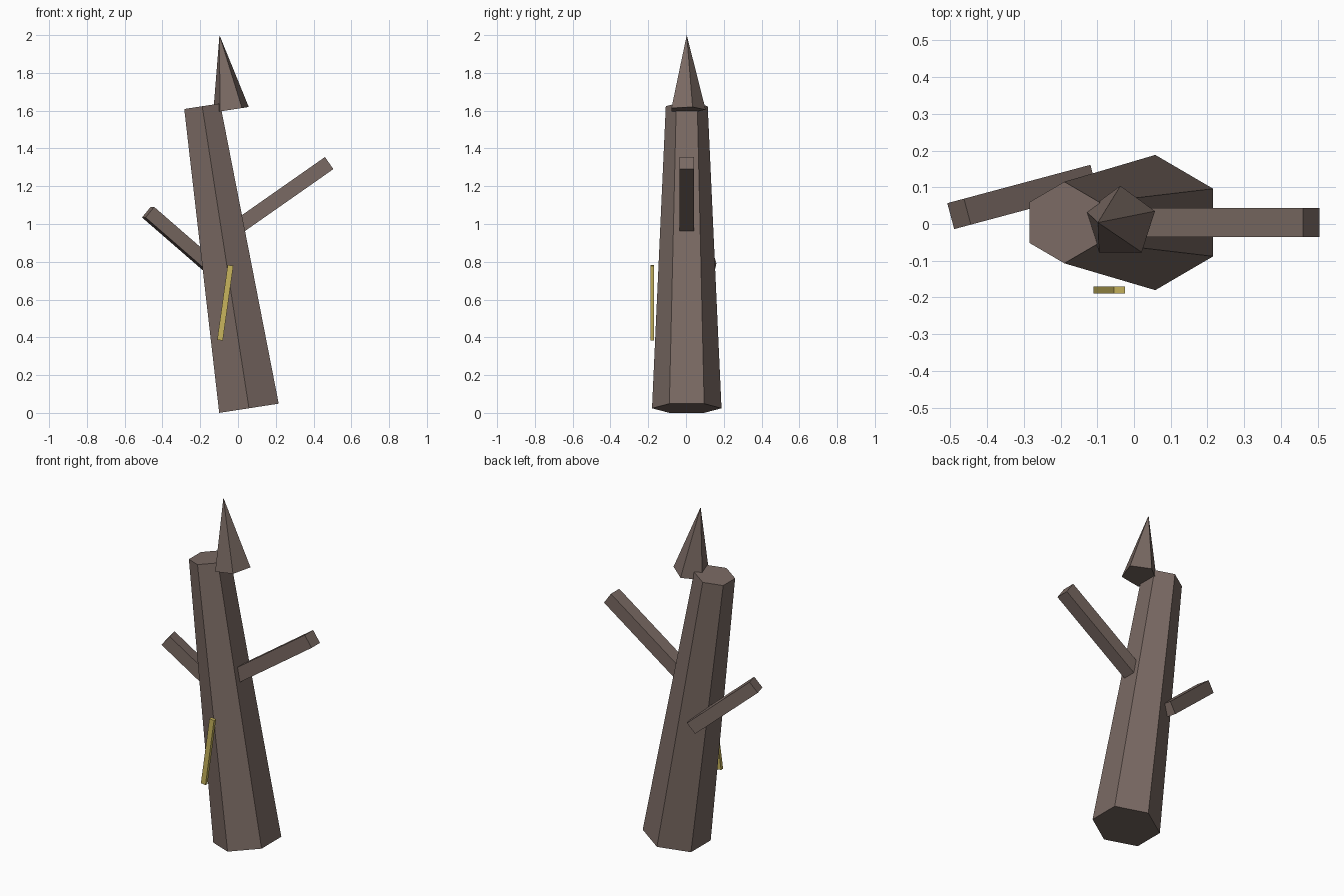
import bpy
from math import radians
from mathutils import Matrix, Vector

cube = bpy.data.objects.get("Cube")
if cube:
    bpy.data.objects.remove(cube, do_unlink=True)


def material(name, color):
    mat = bpy.data.materials.new(name)
    mat.use_nodes = True
    mat.diffuse_color = color
    mat.node_tree.nodes["Principled BSDF"].inputs["Base Color"].default_value = color
    return mat


bark = material("bark_brown", (0.195, 0.144, 0.125, 1))
yellow = material("dull_yellow", (0.58, 0.46, 0.11, 1))
LEAN = radians(-8.8)


def finish(name, mat):
    ob = bpy.context.object
    ob.name = name
    ob.data.materials.append(mat)
    return ob


def leaning_cone(name, sides, r1, r2, length, base):
    """Cone whose base centre sits at base, leaning with the tree."""
    axis = Matrix.Rotation(LEAN, 3, "Y") @ Vector((0, 0, length / 2))
    bpy.ops.mesh.primitive_cone_add(vertices=sides, radius1=r1, radius2=r2, depth=length,
                                    location=Vector(base) + axis, rotation=(0, LEAN, 0))
    return finish(name, bark)


def beam(name, tip, size, length, rise, turn):
    """Square branch ending at tip, rising at an angle and turned about z."""
    rot = Matrix.Rotation(turn, 3, "Z") @ Matrix.Rotation(-rise, 3, "Y")
    centre = Vector(tip) - rot @ Vector((length / 2, 0, 0))
    bpy.ops.mesh.primitive_cube_add(size=1, location=centre, rotation=rot.to_euler())
    bpy.context.object.scale = (length, size, size)
    return finish(name, bark)


# Trunk and broken top splinter
leaning_cone("trunk", 6, 0.184, 0.111, 1.618, (0.058, 0.004, 0.0245))
leaning_cone("top_splinter", 5, 0.1, 0, 0.4, (-0.037, 0.004, 1.605))

# Bare branches
beam("left_branch", (0.4825, 0.004, 1.3225), 0.078, 0.575, radians(35), 0)
beam("right_branch", (-0.476, 0.0275, 1.0625), 0.073, 0.465, radians(40), radians(195))

# Thin yellow strip in front of the trunk
bpy.ops.mesh.primitive_cube_add(size=1, location=(-0.0675, -0.179, 0.583),
                                rotation=(0, radians(8), 0))
bpy.context.object.scale = (0.03, 0.019, 0.4)
finish("yellow_strip", yellow)
